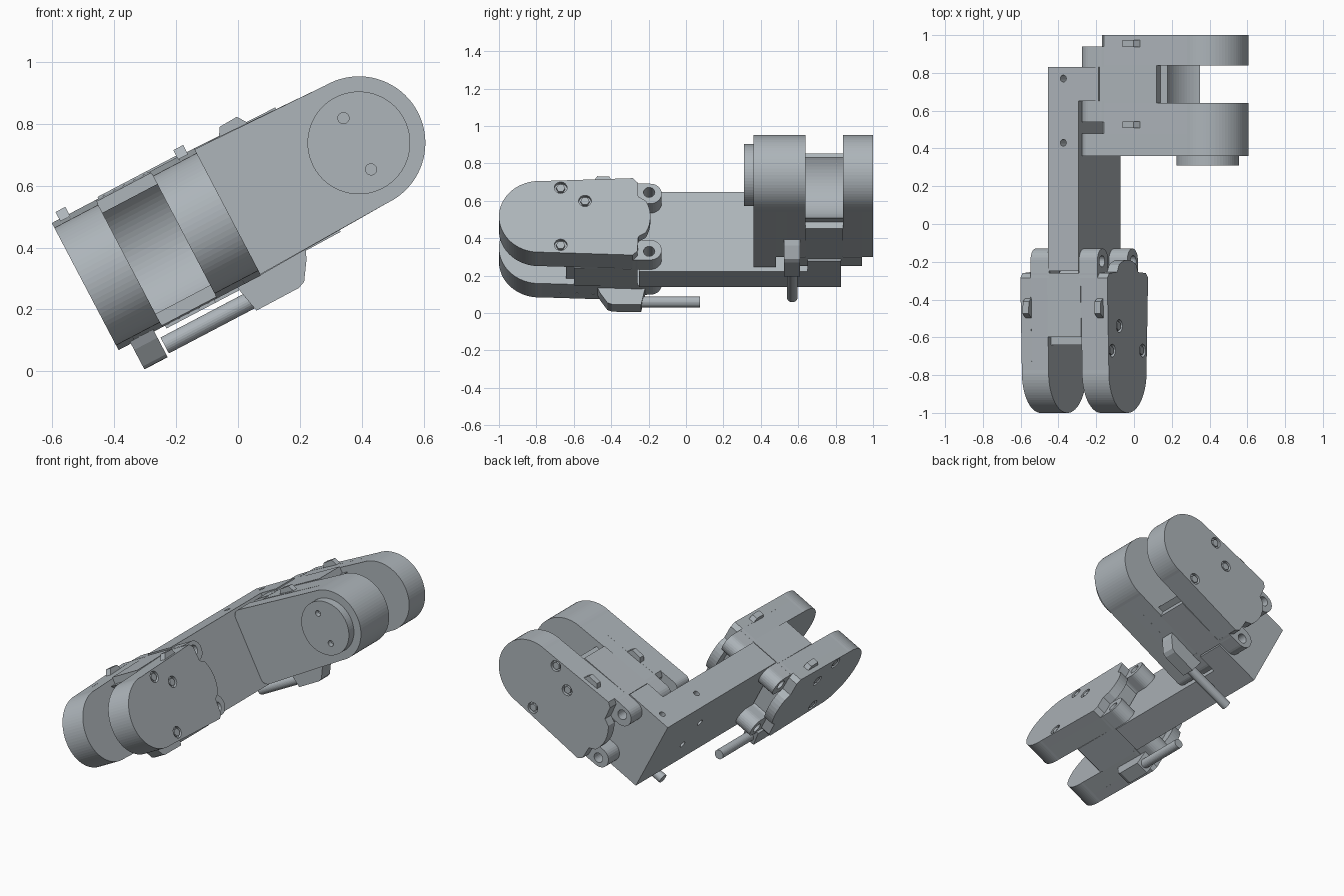
import bpy
import bmesh
from math import cos, sin, radians
from mathutils import Matrix

cube = bpy.data.objects.get("Cube")
if cube:
    bpy.data.objects.remove(cube, do_unlink=True)

grey = bpy.data.materials.new("blue_grey_metal")
grey.use_nodes = True
grey.diffuse_color = (0.42, 0.46, 0.49, 1)
grey.node_tree.nodes["Principled BSDF"].inputs["Base Color"].default_value = grey.diffuse_color


def arc(cx, cy, r, a0, a1, n):
    angles = [radians(a0 + (a1 - a0) * i / n) for i in range(n + 1)]
    return [(cx + r * cos(a), cy + r * sin(a)) for a in angles]


def circle(cx, cy, r, n=24):
    return arc(cx, cy, r, 0, 360, n)[:-1]


def flip(pts):
    return [(p, -v) for p, v in pts]


def slab(name, pts, w0, w1, frame, axis="y"):
    """Extrude a flat outline between w0 and w1 along one axis of a frame."""
    order = {"x": lambda a, b, w: (w, a, b),
             "y": lambda a, b, w: (a, w, b),
             "z": lambda a, b, w: (a, b, w)}[axis]
    bm = bmesh.new()
    base = bm.faces.new([bm.verts.new(order(a, b, w0)) for a, b in pts])
    ext = bmesh.ops.extrude_face_region(bm, geom=[base])["geom"]
    verts = [e for e in ext if isinstance(e, bmesh.types.BMVert)]
    bmesh.ops.translate(bm, verts=verts, vec=order(0, 0, w1 - w0))
    bmesh.ops.recalc_face_normals(bm, faces=bm.faces)
    bm.transform(frame)
    mesh = bpy.data.meshes.new(name)
    bm.to_mesh(mesh)
    bm.free()
    mesh.materials.append(grey)
    ob = bpy.data.objects.new(name, mesh)
    bpy.context.collection.objects.link(ob)
    return ob


def drill(ob, cutters):
    """Cut holes, then throw the cutters away."""
    bpy.context.view_layer.objects.active = ob
    for c in cutters:
        mod = ob.modifiers.new("hole", "BOOLEAN")
        mod.operation = "DIFFERENCE"
        mod.solver = "EXACT"
        mod.object = c
        bpy.ops.object.modifier_apply(modifier=mod.name)
        bpy.data.objects.remove(c, do_unlink=True)


def rect(a0, a1, b0, b1):
    return [(a0, b0), (a1, b0), (a1, b1), (a0, b1)]


# Shared tilt: x runs along the slope, z is normal to it
tilt = Matrix.Rotation(radians(-27.7), 4, "Y")
R, H = 0.215, 0.232
TIP = arc(0, 0, R, -93, 93, 40)
SCREWS = [(-0.115, 0.175), (-0.245, 0.095), (-0.115, -0.17)]


def servo(tag, frame):
    # Cheek plates, each an inner layer and an outer cover with a rear tongue
    inner = TIP + [(-0.525, H), (-0.525, -H)]
    tongue = arc(-0.4, 0, 0.195, 150, 210, 8)
    cover = (TIP + [(-0.5, H), (-0.525, H - 0.025), (-0.53, 0.12)]
             + tongue + [(-0.53, -0.12), (-0.525, 0.025 - H), (-0.5, -H)])
    for side, a, b, c, d in (("near", 0.06, 0.16, 0, 0.06),
                             ("far", 0.36, 0.46, 0.46, 0.52)):
        slab(f"{tag}_{side}_cheek", inner, a, b, frame)
        plate = slab(f"{tag}_{side}_cover", cover, c, d, frame)
        face = c if side == "near" else d
        drill(plate, [slab("cutter", circle(p, v, 0.034), face - 0.02, face + 0.02, frame)
                      for p, v in SCREWS])
        for p, v in SCREWS:
            inward = 0.02 if side == "near" else -0.02
            slab(f"{tag}_{side}_screw", circle(p, v, 0.024, 6),
                 face + inward * 1.2, face + inward * 0.15, frame)

    # Body with a concave wall around the axle gap
    wall = [(-0.525, H), (-0.186, 0.227), (-0.186, 0.185)]
    wall += arc(0, 0, 0.235, 128, 232, 24)
    wall += [(-0.186, -0.185), (-0.186, -0.227), (-0.525, -H)]
    slab(f"{tag}_body", wall, 0.16, 0.36, frame)

    # Four drilled mounting ears at the rear
    ear = ([(-0.5, H)] + arc(-0.595, 0.17, 0.06, 90, 270, 14)
           + arc(-0.545, 0.07, 0.04, 90, 0, 6) + [(-0.5, 0.07)])
    for w0, w1 in ((0.06, 0.17), (0.35, 0.46)):
        for s in (1, -1):
            ob = slab(f"{tag}_ear", ear if s > 0 else flip(ear), w0, w1, frame)
            drill(ob, [slab("cutter", circle(-0.588, s * 0.178, 0.03),
                            w0 - 0.02, w1 + 0.02, frame)])

    # Clip nubs on the top edge
    nub = [(-0.395, 0.22), (-0.375, 0.255), (-0.31, 0.258), (-0.285, 0.22)]
    for w in (0.045, 0.475):
        slab(f"{tag}_nub", nub, w - 0.018, w + 0.018, frame)

    # Cable boss and cable below
    boss = [(-0.568, -0.22), (-0.545, -0.326), (-0.39, -0.325), (-0.365, -0.315),
            (-0.325, -0.255), (-0.31, -0.22)]
    slab(f"{tag}_cable_boss", boss, 0.045, 0.13, frame)
    slab(f"{tag}_cable", circle(0.088, -0.288, 0.029), -0.86, -0.54, frame, "x")


rear = tilt @ Matrix.Translation((0.689, 0.48, 0.472))
front = tilt @ Matrix.Translation((-0.31, -0.785, 0.472)) @ Matrix.Rotation(radians(-90), 4, "Z")
servo("rear_servo", rear)
servo("front_servo", front)

# Side arm with round output disc on the rear servo
arm = (TIP + arc(-0.605, H - 0.04, 0.04, 90, 180, 6)
       + arc(-0.605, 0.04 - H, 0.04, 180, 270, 6))
slab("side_arm", arm, -0.12, 0, rear)
disc = slab("output_disc", circle(0, 0, 0.166, 64), -0.17, -0.12, rear)
drill(disc, [slab("cutter", circle(p, v, 0.018), -0.2, -0.14, rear)
             for p, v in ((-0.007, 0.094), (-0.005, -0.094))])

# Connecting beam with a tab that fits between the rear ears
outline = [(-0.14, -0.25), (0.04, -0.25), (0.04, 0.65), (0.16, 0.65), (0.16, 0.83), (-0.14, 0.83)]
beam = slab("connecting_beam", outline, 0.23, 0.71, tilt, "z")
holes = [slab("cutter", circle(-0.05, y, 0.018), 0.64, 0.75, tilt, "z") for y in (0.43, 0.77)]
holes += [slab("cutter", circle(y, v, 0.02), -0.2, -0.08, tilt, "x")
          for y, v in ((0.47, 0.39), (0.39, 0.53))]
drill(beam, holes)
